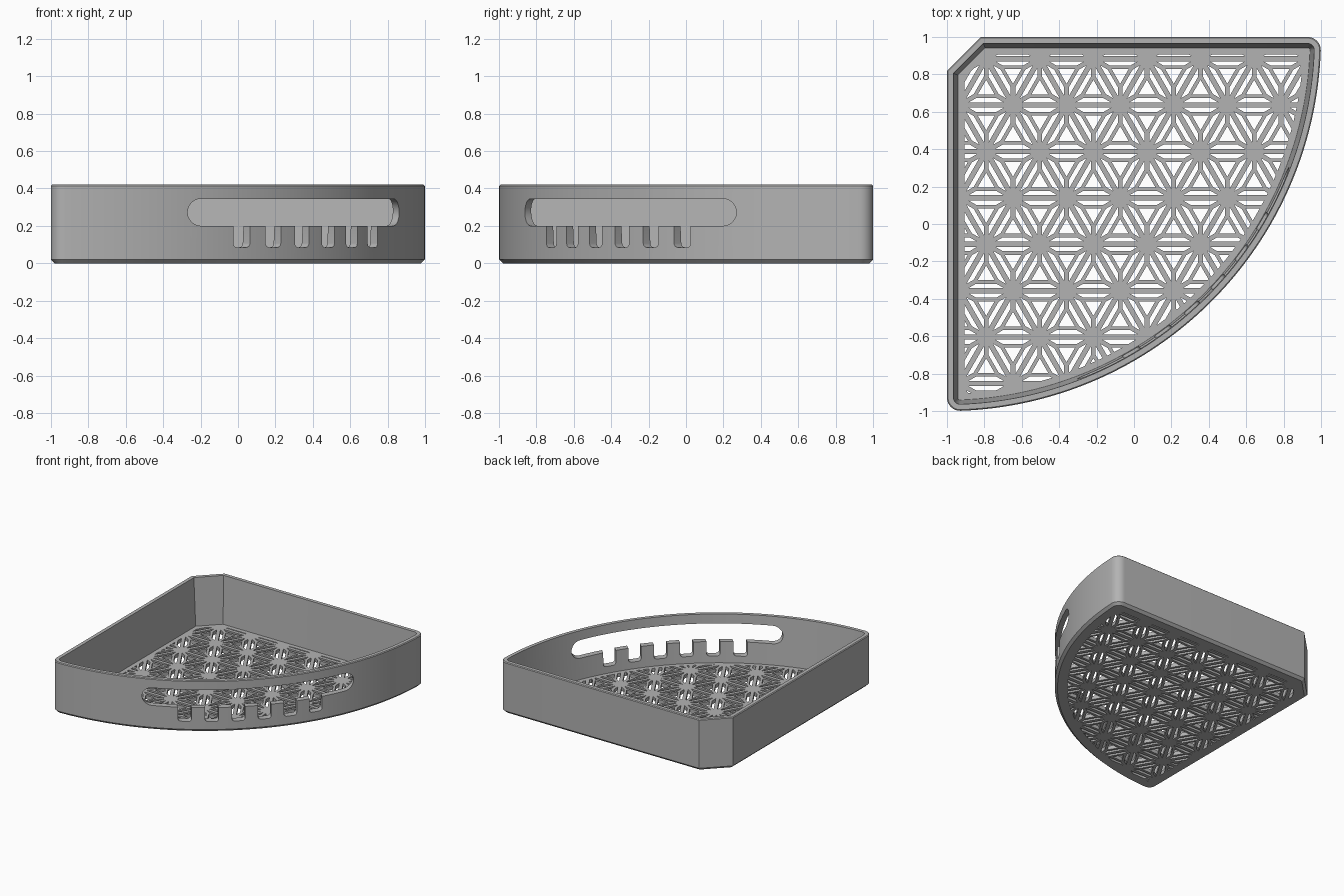
import bpy, bmesh
from math import sin, cos, pi, radians, atan2, sqrt
from mathutils import Vector

default = bpy.data.objects.get("Cube")
if default:
    bpy.data.objects.remove(default)

RADIUS, HEIGHT, FLOOR = 2.0, 0.42, 0.03
PITCH = 0.2865

grey = bpy.data.materials.new("light grey plastic")
grey.use_nodes = True
grey.diffuse_color = (0.45, 0.45, 0.45, 1)
grey.node_tree.nodes["Principled BSDF"].inputs["Base Color"].default_value = (0.45, 0.45, 0.45, 1)


def outline(inset):
    """Quarter-round plan with a cut back corner, moved inward by inset."""
    r = max(0.07 - inset, 0.004)
    big = RADIUS - inset
    cx = -1 + inset + r
    cy = 1 - sqrt((big - r) ** 2 - (inset + r) ** 2)
    turn = atan2(cy - 1, cx + 1)
    half = [(-1 + inset, 0.82 - 0.414 * inset)]
    for i in range(9):
        a = pi + (turn + pi) * i / 8
        half.append((cx + r * cos(a), cy + r * sin(a)))
    for i in range(1, 33):
        a = turn + (-pi / 4 - turn) * i / 32
        half.append((-1 + big * cos(a), 1 + big * sin(a)))
    return half + [(-y, -x) for x, y in reversed(half[:-1])]


def finish(bm, name):
    bmesh.ops.recalc_face_normals(bm, faces=bm.faces)
    mesh = bpy.data.meshes.new(name)
    bm.to_mesh(mesh)
    bm.free()
    mesh.materials.append(grey)
    obj = bpy.data.objects.new(name, mesh)
    bpy.context.collection.objects.link(obj)
    return obj


def thicken(bm, offset):
    """Extrude all flat faces into closed prisms."""
    new = bmesh.ops.extrude_face_region(bm, geom=bm.faces[:], use_keep_orig=True)
    verts = [g for g in new["geom"] if isinstance(g, bmesh.types.BMVert)]
    bmesh.ops.translate(bm, verts=verts, vec=offset)


# Basket shell: chamfered foot, rim and slightly tapered inner wall
bm = bmesh.new()
profile = [(0.02, 0), (0, 0.02), (0, HEIGHT - 0.006), (0.006, HEIGHT),
           (0.035, HEIGHT), (0.058, FLOOR)]
rings = [[bm.verts.new((x, y, z)) for x, y in outline(d)] for d, z in profile]
for low, high in zip(rings, rings[1:]):
    for i in range(len(low)):
        j = (i + 1) % len(low)
        bm.faces.new((low[i], low[j], high[j], high[i]))
bm.faces.new(rings[0])
bm.faces.new(rings[-1])
basket = finish(bm, "corner_basket")

# Floor lattice openings: a triangle and three slots in every lattice cell
bm = bmesh.new()
edge = PITCH / (2 * sqrt(3))
slot = [(-0.094, -edge + 0.014), (0.094, -edge + 0.014),
        (0.054, -edge + 0.037), (-0.054, -edge + 0.037)]


def opening(points, cx, cy, angle):
    c, s = cos(angle), sin(angle)
    bm.faces.new([bm.verts.new((cx + x * c - y * s, cy + x * s + y * c, -0.05))
                  for x, y in points])


core = [(0.052 * cos(a), 0.052 * sin(a)) for a in (pi / 2, pi * 7 / 6, pi * 11 / 6)]
row_step = PITCH * sqrt(3) / 2
for row in range(-8, 4):
    y = 0.636 + row * row_step
    for col in range(-3, 9):
        x = -0.647 + (col + 0.5 * (row % 2)) * PITCH + PITCH / 2
        for cy, flip in ((y + edge, 0), (y - edge, pi)):
            opening(core, x, cy, flip)
            for k in range(3):
                opening(slot, x, cy, flip + k * 2 * pi / 3)

# Trim the openings to leave a solid border
border = [Vector((x, y, 0)) for x, y in outline(0.093)]
inside = Vector((-0.2, 0.2, 0))
for a, b in zip(border, border[1:] + border[:1]):
    normal = Vector((b.y - a.y, a.x - b.x, 0)).normalized()
    if normal.dot(inside - a) > 0:
        normal.negate()
    bmesh.ops.bisect_plane(bm, geom=bm.verts[:] + bm.edges[:] + bm.faces[:], dist=1e-6,
                           plane_co=a, plane_no=normal, clear_outer=True)
slivers = [f for f in bm.faces if f.calc_area() < 1e-4]
bmesh.ops.delete(bm, geom=slivers, context="FACES")
thicken(bm, (0, 0, 0.13))
floor_cutter = finish(bm, "floor_cutter")

# Handle opening in the curved wall: long slot with six notches below
bm = bmesh.new()
low, high, reach, notch = 0.2, 0.345, 0.8, 0.085
cap = (high - low) / 2
mid = (high + low) / 2
shape = []
for i in range(13):
    a = pi / 2 + pi * i / 12
    shape.append((-reach + cap + cap * cos(a), mid + cap * sin(a)))
for k in range(6):
    u = (k - 2.5) * 0.198
    shape.append((u - 0.05, low))
    for side, start in ((-1, pi), (1, pi * 1.5)):
        for i in range(5):
            a = start + pi / 2 * i / 4
            shape.append((u + side * 0.028 + 0.022 * cos(a), notch + 0.022 + 0.022 * sin(a)))
    shape.append((u + 0.05, low))
for i in range(13):
    a = -pi / 2 + pi * i / 12
    shape.append((reach - cap + cap * cos(a), mid + cap * sin(a)))
across = Vector((1, 1, 0)).normalized()
outward = Vector((1, -1, 0)).normalized()
origin = Vector((-1, 1, 0)) + outward * 1.5
bm.faces.new([bm.verts.new(origin + across * u + Vector((0, 0, z))) for u, z in shape])
thicken(bm, outward * 0.7)
handle_cutter = finish(bm, "handle_cutter")

# Cut the openings and shade
bpy.ops.object.select_all(action="DESELECT")
bpy.context.view_layer.objects.active = basket
basket.select_set(True)
for cutter in (floor_cutter, handle_cutter):
    cutter.hide_render = True
    mod = basket.modifiers.new("openings", "BOOLEAN")
    mod.operation = "DIFFERENCE"
    mod.solver = "EXACT"
    mod.object = cutter
    bpy.ops.object.modifier_apply(modifier=mod.name)
    bpy.data.objects.remove(cutter)
bpy.ops.object.shade_smooth_by_angle(angle=radians(30))
